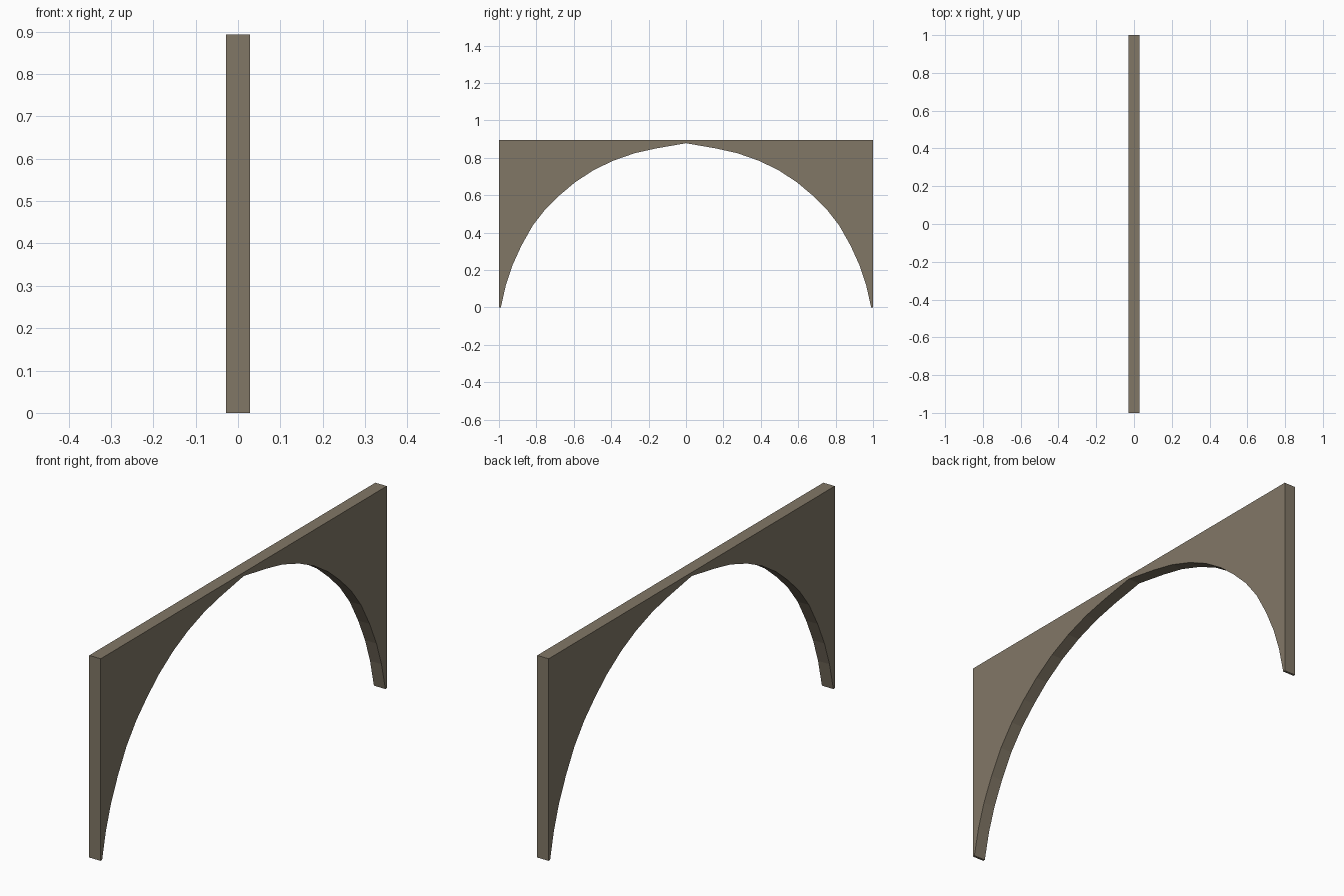
import bpy
import bmesh

if "Cube" in bpy.data.objects:
    bpy.data.objects.remove(bpy.data.objects["Cube"])

HALF_THICK = 0.028
TOP = 0.894

# Underside of half the arch, from foot to crown (y, z)
half_curve = [(0.99, 0.0), (0.963, 0.12), (0.928, 0.225), (0.88, 0.33),
              (0.82, 0.437), (0.75, 0.527), (0.673, 0.602), (0.592, 0.67),
              (0.492, 0.735), (0.388, 0.785), (0.273, 0.825),
              (0.16, 0.85), (0.0, 0.878)]

# Full outline: right curve, mirrored left curve, then the square outer frame
outline = half_curve + [(-y, z) for y, z in reversed(half_curve[:-1])]
outline += [(-1.0, 0.0), (-1.0, TOP), (1.0, TOP), (1.0, 0.0)]

# Extrude the outline through the thickness
bm = bmesh.new()
face = bm.faces.new([bm.verts.new((-HALF_THICK, y, z)) for y, z in outline])
res = bmesh.ops.extrude_face_region(bm, geom=[face], use_keep_orig=True)
moved = [g for g in res["geom"] if isinstance(g, bmesh.types.BMVert)]
bmesh.ops.translate(bm, verts=moved, vec=(2 * HALF_THICK, 0, 0))
bmesh.ops.recalc_face_normals(bm, faces=bm.faces[:])
# Split the concave side faces into clean triangles
bmesh.ops.triangulate(bm, faces=[f for f in bm.faces if len(f.verts) > 4])

mesh = bpy.data.meshes.new("arch_panel")
bm.to_mesh(mesh)
bm.free()
arch = bpy.data.objects.new("arch_panel", mesh)
bpy.context.collection.objects.link(arch)

# Weathered stone colour
stone = bpy.data.materials.new("taupe_stone")
stone.diffuse_color = (0.222, 0.186, 0.134, 1.0)
stone.use_nodes = True
stone.node_tree.nodes["Principled BSDF"].inputs["Base Color"].default_value = stone.diffuse_color
mesh.materials.append(stone)
